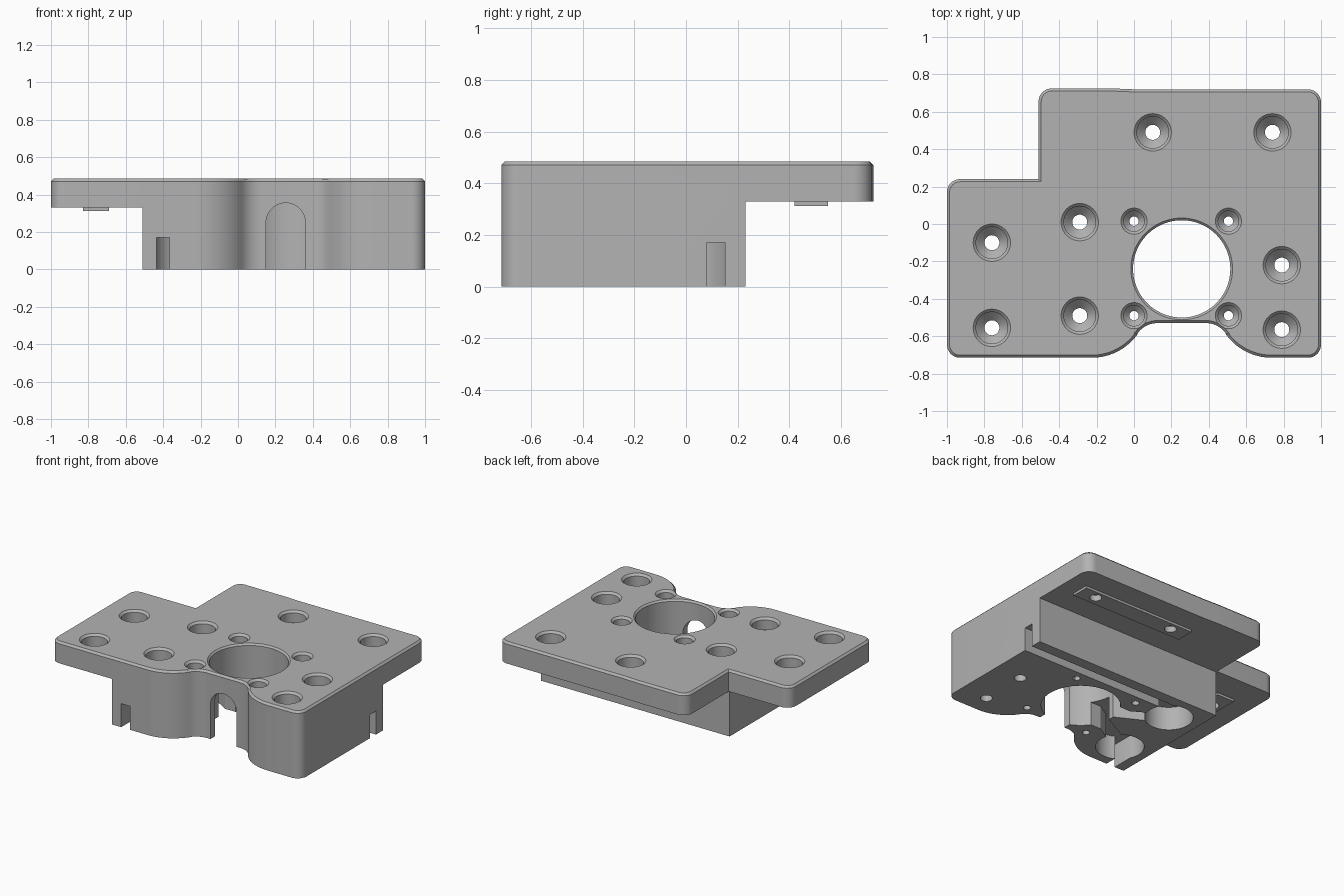
import bpy, bmesh, math
from mathutils import Matrix

cube = bpy.data.objects.get("Cube")
if cube:
    bpy.data.objects.remove(cube, do_unlink=True)

grey = bpy.data.materials.new("plain grey")
grey.use_nodes = True
colour = (0.45, 0.45, 0.45, 1)
grey.diffuse_color = colour
grey.node_tree.nodes["Principled BSDF"].inputs["Base Color"].default_value = colour

TOP, PLATE, POCKET = 0.485, 0.33, 0.17
BORE = (0.255, -0.24)


def arc(cx, cy, r, a, b, n=10):
    angles = [math.radians(a + (b - a) * i / n) for i in range(n + 1)]
    return [(cx + r * math.cos(t), cy + r * math.sin(t)) for t in angles]


def rect(x0, y0, x1, y1):
    return [(x0, y0), (x1, y0), (x1, y1), (x0, y1)]


def to_object(name, bm):
    bmesh.ops.recalc_face_normals(bm, faces=bm.faces)
    mesh = bpy.data.meshes.new(name)
    bm.to_mesh(mesh)
    bm.free()
    mesh.materials.append(grey)
    ob = bpy.data.objects.new(name, mesh)
    bpy.context.collection.objects.link(ob)
    return ob


def prism(name, outline, z0, z1, chamfer=0, upright=False):
    bm = bmesh.new()
    base = bm.faces.new([bm.verts.new((x, y, z0)) for x, y in outline])
    up = bmesh.ops.extrude_face_region(bm, geom=[base])["geom"]
    verts = [g for g in up if isinstance(g, bmesh.types.BMVert)]
    bmesh.ops.translate(bm, vec=(0, 0, z1 - z0), verts=verts)
    if chamfer:
        rim = [e for e in bm.edges if all(v.co.z > z1 - 1e-5 for v in e.verts)]
        bmesh.ops.bevel(bm, geom=rim, offset=chamfer, segments=1, affect='EDGES')
    if upright:
        bm.transform(Matrix.Rotation(math.pi / 2, 4, 'X'))
    return to_object(name, bm)


def lathe(name, centre, profile, n=40):
    bm = bmesh.new()
    rings = [[bm.verts.new((*p, z)) for p in arc(*centre, r, 0, 360 - 360 / n, n - 1)]
             for r, z in profile]
    for a, b in zip(rings, rings[1:]):
        for i in range(n):
            j = (i + 1) % n
            bm.faces.new((a[i], a[j], b[j], b[i]))
    bm.faces.new(rings[0])
    bm.faces.new(rings[-1])
    return to_object(name, bm)


def boolean(target, tool, operation):
    mod = target.modifiers.new("boolean", 'BOOLEAN')
    mod.object, mod.operation, mod.solver = tool, operation, 'EXACT'
    bpy.context.view_layer.objects.active = target
    bpy.ops.object.modifier_apply(modifier=mod.name)
    bpy.data.objects.remove(tool, do_unlink=True)


# Front edge with the S-curved recess, and the front right-hand corner
half = arc(-0.225, -0.415, 0.3, -90, -35) + arc(0.125, -0.66, 0.13, 145, 90)
front = half + [(2 * BORE[0] - x, y) for x, y in reversed(half)]
front += arc(0.93, -0.645, 0.07, -90, 0)

# Top plate: stepped, rounded outline with chamfered rim
outline = front + arc(0.93, 0.65, 0.07, 0, 90) + [(0, 0.72), (-0.12, 0.725)]
outline += arc(-0.44, 0.655, 0.07, 90, 180) + [(-0.51, 0.24)]
outline += arc(-0.93, 0.17, 0.07, 90, 180) + arc(-0.93, -0.645, 0.07, 180, 270)
mount = prism("motor_mount", outline, PLATE, TOP, chamfer=0.014)

# Lower housing and the two locating bars
boolean(mount, prism("housing", front + [(1, 0.23), (-0.51, 0.23), (-0.51, -0.715)],
                     0, 0.4), 'UNION')
for bar in (rect(-0.03, 0.42, 0.87, 0.55), rect(-0.83, -0.68, -0.69, 0.03)):
    boolean(mount, prism("locating_bar", bar, 0.313, 0.36), 'UNION')

cutters = []

# Central bore
cutters.append(lathe("bore", BORE, [(0.26, -0.1), (0.26, TOP - 0.012),
                                    (0.272, TOP), (0.272, TOP + 0.1)], 72))

# Counterbored screw holes: wide ones and small ones
wide = [(0.1, 0.49), (0.74, 0.49), (-0.76, -0.1), (-0.76, -0.555), (-0.29, 0.01),
        (-0.29, -0.49), (0.79, -0.22), (0.79, -0.565)]
small = [(0, 0.015), (0.505, 0.015), (0, -0.49), (0.505, -0.49)]
for places, r, hole, floor in ((wide, 0.085, 0.04, 0.4), (small, 0.055, 0.025, 0.42)):
    profile = [(hole, -0.1), (hole, floor - (r - hole)), (r, floor),
               (r, TOP - 0.015), (r + 0.015, TOP), (r + 0.015, TOP + 0.1)]
    cutters += [lathe("screw_hole", p, profile) for p in places]

# Arched opening through the front wall
arch = [(0.15, -0.1), (0.36, -0.1)] + arc(BORE[0], 0.25, 0.105, 0, 180, 20)
cutters.append(prism("arch", arch, 0.25, 0.9, upright=True))

# Idler pockets, each with a channel leading to the bore
for side in (1, -1):
    y = BORE[1] + side * 0.25
    cutters.append(lathe("idler_pocket", (-0.29, y), [(0.16, -0.1), (0.16, POCKET)], 48))
    ends = [(-0.26, 0.28), (-0.19, 0.12), (0.0, 0.02), (0.1, 0.02), (0.1, 0.15), (-0.04, 0.15)]
    cutters.append(prism("channel", [(x, BORE[1] + side * d) for x, d in ends], -0.1, POCKET))

# Belt slots leaving through the side and the front
cutters.append(prism("side_slot", rect(-0.29, 0.08, 1.1, 0.15), -0.1, POCKET))
cutters.append(prism("front_slot", rect(-0.435, -0.9, -0.365, -0.49), -0.1, POCKET))

for cutter in cutters:
    boolean(mount, cutter, 'DIFFERENCE')

bpy.ops.object.select_all(action='DESELECT')
mount.select_set(True)
bpy.context.view_layer.objects.active = mount
bpy.ops.object.shade_smooth_by_angle(angle=math.radians(30))
